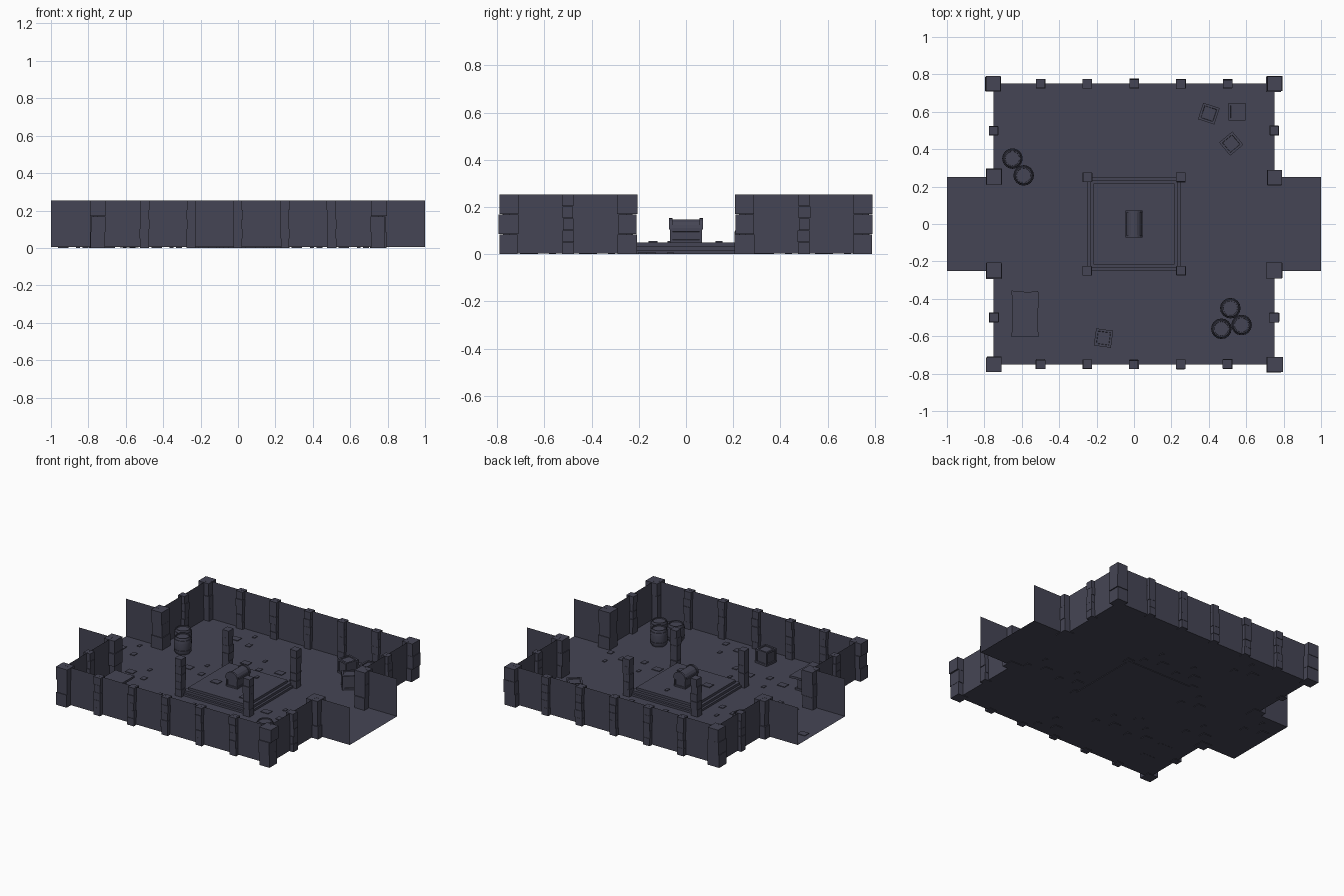
import bpy, bmesh, math, random
from mathutils import Matrix

if "Cube" in bpy.data.objects:
    bpy.data.objects.remove(bpy.data.objects["Cube"])

random.seed(4)
stone = bpy.data.materials.new("dark_stone")
stone.diffuse_color = (0.06, 0.06, 0.09, 1)
stone.use_nodes = True
stone.node_tree.nodes["Principled BSDF"].inputs["Base Color"].default_value = stone.diffuse_color
FLOOR, TOP = 0.004, 0.254


def finish(name, bm, loc=(0, 0, 0), rot=0):
    me = bpy.data.meshes.new(name)
    bm.to_mesh(me)
    bm.free()
    me.materials.append(stone)
    ob = bpy.data.objects.new(name, me)
    ob.location = loc
    ob.rotation_euler.z = math.radians(rot)
    bpy.context.collection.objects.link(ob)
    return ob


def add_box(bm, c, s, rot=0):
    m = (Matrix.Translation(c) @ Matrix.Rotation(math.radians(rot), 4, 'Z')
         @ Matrix.Diagonal((s[0], s[1], s[2], 1)))
    return bmesh.ops.create_cube(bm, size=1, matrix=m)["verts"]


def panel_box(bm, c, s, rim, depth):
    # box with a sunken panel in each face
    verts = add_box(bm, c, s)
    faces = list({f for v in verts for f in v.link_faces})
    bmesh.ops.inset_individual(bm, faces=faces, thickness=rim, use_even_offset=True)
    bmesh.ops.inset_individual(bm, faces=faces, thickness=0.002, depth=-depth)


def prism(bm, pts, axis_map, a, b):
    # extrude a 2D outline between a and b; axis_map(u, v, w) -> xyz
    lo = [bm.verts.new(axis_map(u, v, a)) for u, v in pts]
    hi = [bm.verts.new(axis_map(u, v, b)) for u, v in pts]
    bm.faces.new(lo)
    bm.faces.new(hi[::-1])
    for i in range(len(pts)):
        j = (i + 1) % len(pts)
        bm.faces.new((lo[j], lo[i], hi[i], hi[j]))
    bmesh.ops.recalc_face_normals(bm, faces=bm.faces[:])


# Floor: square room with an open passage on each side
bm = bmesh.new()
for x0, x1, y in ((-0.75, 0.75, 0.75), (-1, -0.75, 0.25), (0.75, 1, 0.25)):
    bm.faces.new([bm.verts.new(p) for p in
                  ((x0, -y, FLOOR), (x1, -y, FLOOR), (x1, y, FLOOR), (x0, y, FLOOR))])
finish("floor", bm)

# Thin walls around the room and passages
bm = bmesh.new()
outline = [(-1, 0.25), (-0.75, 0.25), (-0.75, 0.75), (0.75, 0.75), (0.75, 0.25), (1, 0.25)]
for s in (1, -1):
    for (ax, ay), (bx, by) in zip(outline, outline[1:]):
        bm.faces.new([bm.verts.new(p) for p in
                      ((ax, ay * s, FLOOR), (bx, by * s, FLOOR),
                       (bx, by * s, TOP), (ax, ay * s, TOP))][::s])
finish("walls", bm)


# Pillars of slightly uneven stacked blocks
def pillar(name, x, y, width, count):
    bm = bmesh.new()
    h = TOP / count
    for i in range(count):
        w, d = (width * random.uniform(0.93, 1.08) for _ in range(2))
        j = [random.uniform(-0.04, 0.04) * width for _ in range(2)]
        add_box(bm, (j[0], j[1], (i + 0.5) * h), (w, d, h - 0.001))
    finish(name, bm, (x, y, 0))


for sx in (-1, 1):
    for sy in (-1, 1):
        pillar("corner_pillar", 0.75 * sx, 0.75 * sy, 0.08, 3)
        pillar("doorway_pillar", 0.75 * sx, 0.25 * sy, 0.08, 3)
        pillar("side_wall_pillar", 0.75 * sx, 0.5 * sy, 0.048, 5)
        pillar("platform_pillar", 0.25 * sx, 0.25 * sy, 0.048, 5)
for i in range(-2, 3):
    for sy in (-1, 1):
        pillar("wall_pillar", 0.25 * i, 0.75 * sy, 0.048, 5)

# Stepped central platform
bm = bmesh.new()
for half, z0, z1 in ((0.25, 0, 0.018), (0.235, 0.018, 0.034), (0.216, 0.034, 0.05)):
    add_box(bm, (0, 0, (z0 + z1) / 2), (half * 2, half * 2, z1 - z0))
finish("platform", bm)

# Paving stones in repeating groups of three, plus loose ones on the platform
bm = bmesh.new()
groups = [(-0.435, 0.6), (-0.185, 0.35), (0.065, 0.35), (-0.935, 0.1), (-0.435, 0.1),
          (-0.685, -0.15), (0.315, -0.15), (0.565, -0.15), (-0.435, -0.4),
          (-0.185, -0.4), (0.065, -0.65)]
for x, y in groups:
    for dx, dy, w, d in ((0, 0, 0.056, 0.045), (0.12, -0.035, 0.032, 0.038),
                         (0.08, 0.085, 0.02, 0.03)):
        add_box(bm, (x + dx, y + dy, 0.004), (w, d, 0.008))
for x, y, w, d in ((-0.123, -0.055, 0.056, 0.045), (0.135, -0.14, 0.032, 0.038),
                   (0.042, 0.14, 0.02, 0.03)):
    add_box(bm, (x, y, 0.05), (w, d, 0.01))
finish("paving_stones", bm)

# Chest with a rounded lid and end bands
bm = bmesh.new()
panel_box(bm, (0, 0, 0.078), (0.084, 0.136, 0.056), 0.01, 0.004)
finish("chest_body", bm)


def half_round(r):
    return [(r * math.cos(math.pi * i / 8), r * math.sin(math.pi * i / 8)) for i in range(9)]


bm = bmesh.new()
for r, a, b in ((0.04, -0.06, 0.06), (0.046, -0.071, -0.058), (0.046, 0.058, 0.071)):
    prism(bm, half_round(r), lambda u, v, w: (u, w, 0.108 + v), a, b)
add_box(bm, (0, 0, 0.108), (0.09, 0.142, 0.006))
finish("chest_lid", bm)

# Crates
for x, y, rot in ((0.4, 0.59, -18), (0.55, 0.6, 0), (0.52, 0.43, 40), (-0.163, -0.61, -8)):
    bm = bmesh.new()
    panel_box(bm, (0, 0, 0.046), (0.092, 0.092, 0.092), 0.012, 0.006)
    finish("crate", bm, (x, y, FLOOR), rot)

# Barrels: lathed profile with hoops and a recessed lid
profile = [(0, 0), (0.044, 0), (0.049, 0.014), (0.053, 0.014), (0.055, 0.03), (0.052, 0.03),
           (0.054, 0.055), (0.052, 0.08), (0.055, 0.08), (0.053, 0.096), (0.049, 0.096),
           (0.045, 0.11), (0.039, 0.11), (0.038, 0.103), (0, 0.103)]
for x, y in ((-0.65, 0.35), (-0.59, 0.26), (0.515, -0.45), (0.467, -0.56), (0.575, -0.54)):
    bm = bmesh.new()
    vs = [bm.verts.new((r, 0, z)) for r, z in profile]
    es = [bm.edges.new(p) for p in zip(vs, vs[1:])]
    bmesh.ops.spin(bm, geom=vs + es, cent=(0, 0, 0), axis=(0, 0, 1),
                   angle=math.tau, steps=16)
    bmesh.ops.remove_doubles(bm, verts=bm.verts[:], dist=1e-5)
    bmesh.ops.recalc_face_normals(bm, faces=bm.faces[:])
    ob = finish("barrel", bm, (x, y, FLOOR))
    bpy.ops.object.select_all(action='DESELECT')
    ob.select_set(True)
    bpy.context.view_layer.objects.active = ob
    bpy.ops.object.shade_smooth_by_angle(angle=math.radians(30))

# Table: worn top on two trestles
bm = bmesh.new()
top = [(-0.072, -0.122), (0.072, -0.122), (0.066, -0.04), (0.071, 0.05), (0.07, 0.124),
       (0.02, 0.118), (-0.04, 0.122), (-0.072, 0.126), (-0.07, 0.0)]
prism(bm, top, lambda u, v, w: (u, v, w), 0.09, 0.104)
finish("table_top", bm, (-0.582, -0.482, 0))
bm = bmesh.new()
for y in (-0.08, 0.08):
    add_box(bm, (0, y, 0.05), (0.07, 0.016, 0.09))
    add_box(bm, (0, y, 0.01), (0.1, 0.024, 0.014))
add_box(bm, (0, 0, 0.045), (0.014, 0.16, 0.016))
finish("table_trestles", bm, (-0.582, -0.482, 0))
